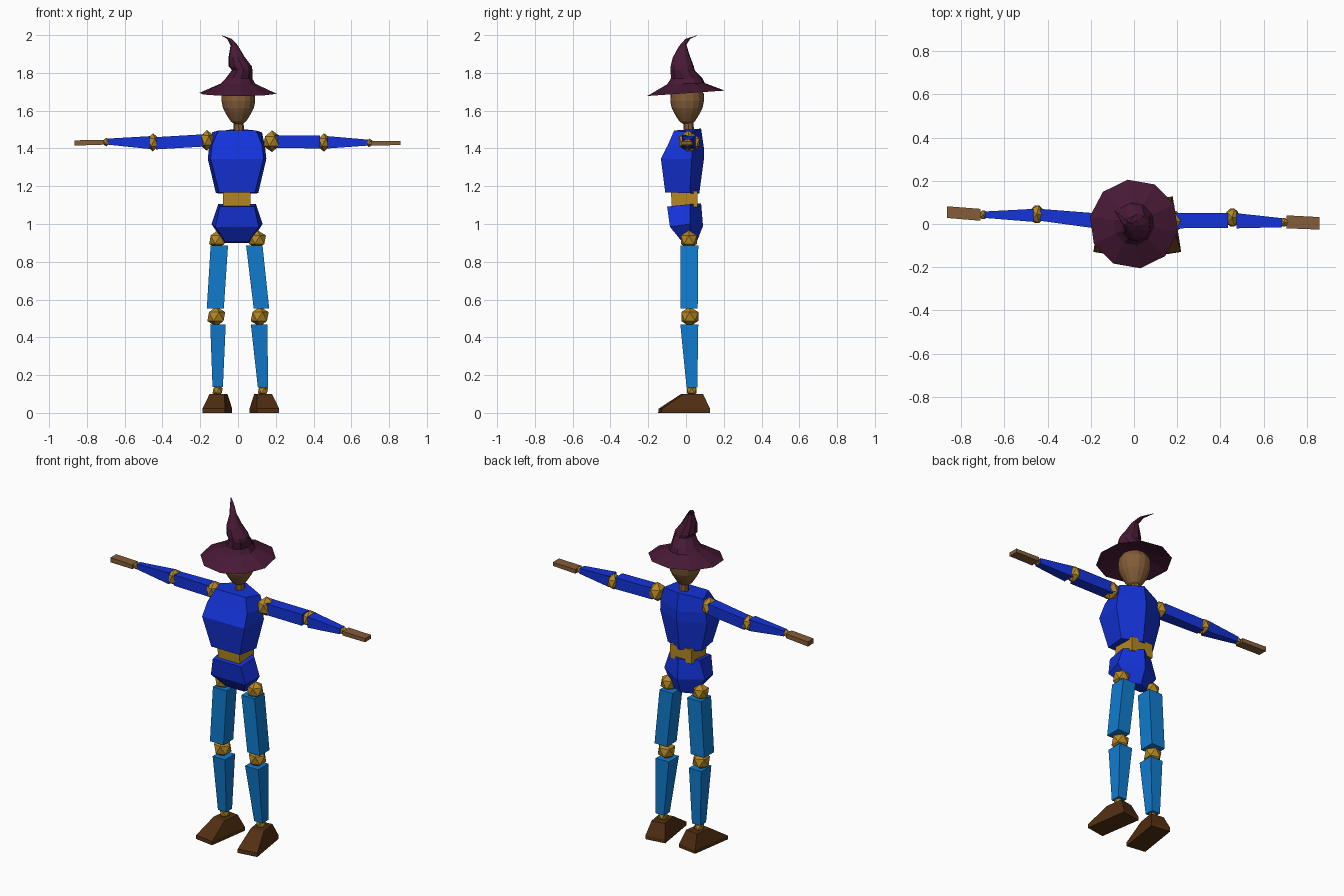
import bpy, bmesh, math
from mathutils import Vector


def mat(name, rgb):
    m = bpy.data.materials.new(name)
    m.diffuse_color = (*rgb, 1)
    return m


BLUE = mat("tunic_blue", (0.007, 0.033, 0.70))
SKY = mat("legging_blue", (0.005, 0.20, 0.62))
GOLD = mat("joint_gold", (0.46, 0.25, 0.017))
PLUM = mat("hat_plum", (0.065, 0.01, 0.036))
SKIN = mat("wood_skin", (0.23, 0.11, 0.04))
SHOE = mat("shoe_brown", (0.085, 0.028, 0.006))


def finish(name, bm, material):
    bmesh.ops.recalc_face_normals(bm, faces=bm.faces[:])
    me = bpy.data.meshes.new(name)
    bm.to_mesh(me)
    bm.free()
    me.materials.append(material)
    ob = bpy.data.objects.new(name, me)
    bpy.context.collection.objects.link(ob)
    return ob


def loft(name, rings, material):
    """Skin a stack of equal-length rings and cap both ends."""
    bm = bmesh.new()
    vs = [[bm.verts.new(p) for p in r] for r in rings]
    n = len(rings[0])
    for a, b in zip(vs, vs[1:]):
        for i in range(n):
            j = (i + 1) % n
            bm.faces.new((a[i], a[j], b[j], b[i]))
    bm.faces.new(vs[0])
    bm.faces.new(vs[-1])
    return finish(name, bm, material)


def circle(n, cx, cy, z, rx, ry=None, phase=0.0, tilt=0.0):
    pts = []
    for i in range(n):
        a = phase + 2 * math.pi * i / n
        x, y = rx * math.cos(a), (ry or rx) * math.sin(a)
        pts.append((cx + x, cy + y, z + tilt * y))
    return pts


def zrect(x0, x1, y0, y1, z):
    return [(x0, y0, z), (x1, y0, z), (x1, y1, z), (x0, y1, z)]


def xrect(x, y0, y1, z0, z1):
    return [(x, y0, z0), (x, y1, z0), (x, y1, z1), (x, y0, z1)]


def ball(name, c, r, sx=1.0):
    bm = bmesh.new()
    bmesh.ops.create_icosphere(bm, subdivisions=1, radius=r)
    for v in bm.verts:
        v.co = Vector((v.co.x * sx, v.co.y, v.co.z)) + Vector(c)
    return finish(name, bm, GOLD)


def body_ring(xf, yf, zf, xs, ys, zs, yb, zb, cx=-0.005):
    # five-sided section: broad front, two flanks, ridge down the back
    return [(cx - xf, yf, zf), (cx + xf, yf, zf), (cx + xs, ys, zs),
            (cx, yb, zb), (cx - xs, ys, zs)]


# torso, waist and pelvis
loft("torso", [
    body_ring(0.095, -0.11, 1.168, 0.112, 0.02, 1.163, 0.07, 1.16),
    body_ring(0.14, -0.133, 1.345, 0.155, 0.03, 1.345, 0.095, 1.345),
    body_ring(0.132, -0.095, 1.42, 0.148, 0.035, 1.41, 0.095, 1.40),
    body_ring(0.10, -0.063, 1.495, 0.132, 0.03, 1.485, 0.08, 1.505)], BLUE)
loft("waist", [zrect(-0.08, 0.065, -0.075, 0.06, 1.09),
               zrect(-0.08, 0.065, -0.08, 0.06, 1.175)], GOLD)
loft("pelvis", [
    body_ring(0.06, -0.02, 0.905, 0.07, 0.025, 0.90, 0.055, 0.90),
    body_ring(0.115, -0.085, 0.985, 0.135, 0.02, 1.0, 0.09, 0.99),
    body_ring(0.092, -0.10, 1.092, 0.10, 0.02, 1.105, 0.08, 1.11)], BLUE)

# neck and head
loft("neck", [circle(8, 0.005, 0.015, 1.49, 0.028),
              circle(8, 0.002, 0.012, 1.55, 0.026)], SKIN)
loft("head", [circle(16, 0.002, 0.006, z, r) for z, r in (
    (1.53, 0.022), (1.542, 0.04), (1.565, 0.055), (1.59, 0.07), (1.615, 0.082),
    (1.65, 0.089), (1.69, 0.088), (1.72, 0.07), (1.74, 0.04))], SKIN)

# hat: shallow underside, wide brim, crumpled crown bending to the tip
PH = math.radians(26)
hat = [(0, 0, 1.727, 0.085, 0.085, 0.07), (0, 0, 1.692, 0.207, 0.207, 0.07),
       (0, 0, 1.743, 0.093, 0.10, 0.03), (0.005, 0.004, 1.77, 0.072, 0.085, 0.0),
       (0.022, -0.018, 1.815, 0.055, 0.064, 0.0),
       (0.012, -0.02, 1.835, 0.062, 0.062, 0.0),
       (-0.007, -0.025, 1.885, 0.043, 0.046, 0.1),
       (-0.02, -0.018, 1.945, 0.02, 0.02, 0.2),
       (-0.045, 0.01, 1.98, 0.013, 0.013, 0.0),
       (-0.088, 0.06, 1.999, 0.002, 0.002, 0.0)]
loft("hat", [circle(10, x, y, z, rx, ry, PH, t) for x, y, z, rx, ry, t in hat], PLUM)

# arms: (x, y0, y1, z0, z1) sections for upper arm, forearm and hand
arms = {
    "left": [(-0.18, -0.02, 0.05, 1.41, 1.475), (-0.435, 0.015, 0.07, 1.395, 1.46),
             (-0.465, 0.01, 0.07, 1.397, 1.465), (-0.69, 0.028, 0.058, 1.42, 1.452),
             (-0.71, 0.015, 0.07, 1.42, 1.445), (-0.865, 0.028, 0.082, 1.415, 1.443)],
    "right": [(0.19, -0.02, 0.05, 1.403, 1.47), (0.435, -0.018, 0.05, 1.40, 1.468),
              (0.475, -0.02, 0.05, 1.40, 1.465), (0.685, -0.015, 0.027, 1.415, 1.447),
              (0.705, -0.02, 0.04, 1.415, 1.44), (0.86, -0.026, 0.032, 1.418, 1.44)]}
for side, s in arms.items():
    for k, (part, m) in enumerate((("upper_arm", BLUE), ("forearm", BLUE), ("hand", SKIN))):
        loft(f"{side}_{part}", [xrect(*s[2 * k]), xrect(*s[2 * k + 1])], m)
ball("left_shoulder", (-0.165, 0.012, 1.443), 0.055, 0.75)
ball("right_shoulder", (0.18, 0.012, 1.438), 0.057, 0.9)
ball("left_elbow", (-0.45, 0.045, 1.432), 0.048, 0.75)
ball("right_elbow", (0.455, 0.03, 1.432), 0.049, 0.75)
ball("left_wrist", (-0.697, 0.042, 1.434), 0.023, 0.9)
ball("right_wrist", (0.695, 0.008, 1.43), 0.023, 0.9)

# legs: thigh and shin sections as (x0, x1, y0, y1, z)
legs = {
    "left": [(-0.145, -0.053, -0.03, 0.065, 0.885), (-0.165, -0.075, -0.03, 0.062, 0.553),
             (-0.147, -0.065, -0.03, 0.065, 0.468), (-0.135, -0.08, 0.003, 0.058, 0.138)],
    "right": [(0.043, 0.13, -0.03, 0.065, 0.885), (0.083, 0.165, -0.03, 0.062, 0.553),
              (0.068, 0.155, -0.03, 0.065, 0.468), (0.105, 0.16, 0.003, 0.06, 0.135)]}
for side, s in legs.items():
    for k, part in enumerate(("thigh", "shin")):
        loft(f"{side}_{part}", [zrect(*s[2 * k]), zrect(*s[2 * k + 1])], SKY)
for side, hip, knee, ankle in (("left", -0.108, -0.115, -0.108), ("right", 0.103, 0.115, 0.132)):
    ball(f"{side}_hip", (hip, 0.015, 0.917), 0.05, 1.0)
    ball(f"{side}_knee", (knee, 0.02, 0.51), 0.053, 1.0)
    ball(f"{side}_ankle", (ankle, 0.03, 0.118), 0.03, 1.0)

# shoes: wedge with a small top near the heel, long low toe
for side, cx, yaw in (("left", -0.108, -0.15), ("right", 0.138, 0.15)):
    wedge = [zrect(-0.06, 0.06, -0.14, 0.12, 0.0),
             zrect(-0.06, 0.06, -0.138, 0.12, 0.022),
             zrect(-0.04, 0.04, -0.02, 0.085, 0.10)]
    c, sn = math.cos(yaw), math.sin(yaw)
    loft(f"{side}_shoe", [[(cx + x * c - y * sn, x * sn + y * c, z) for x, y, z in r]
                          for r in wedge], SHOE)
